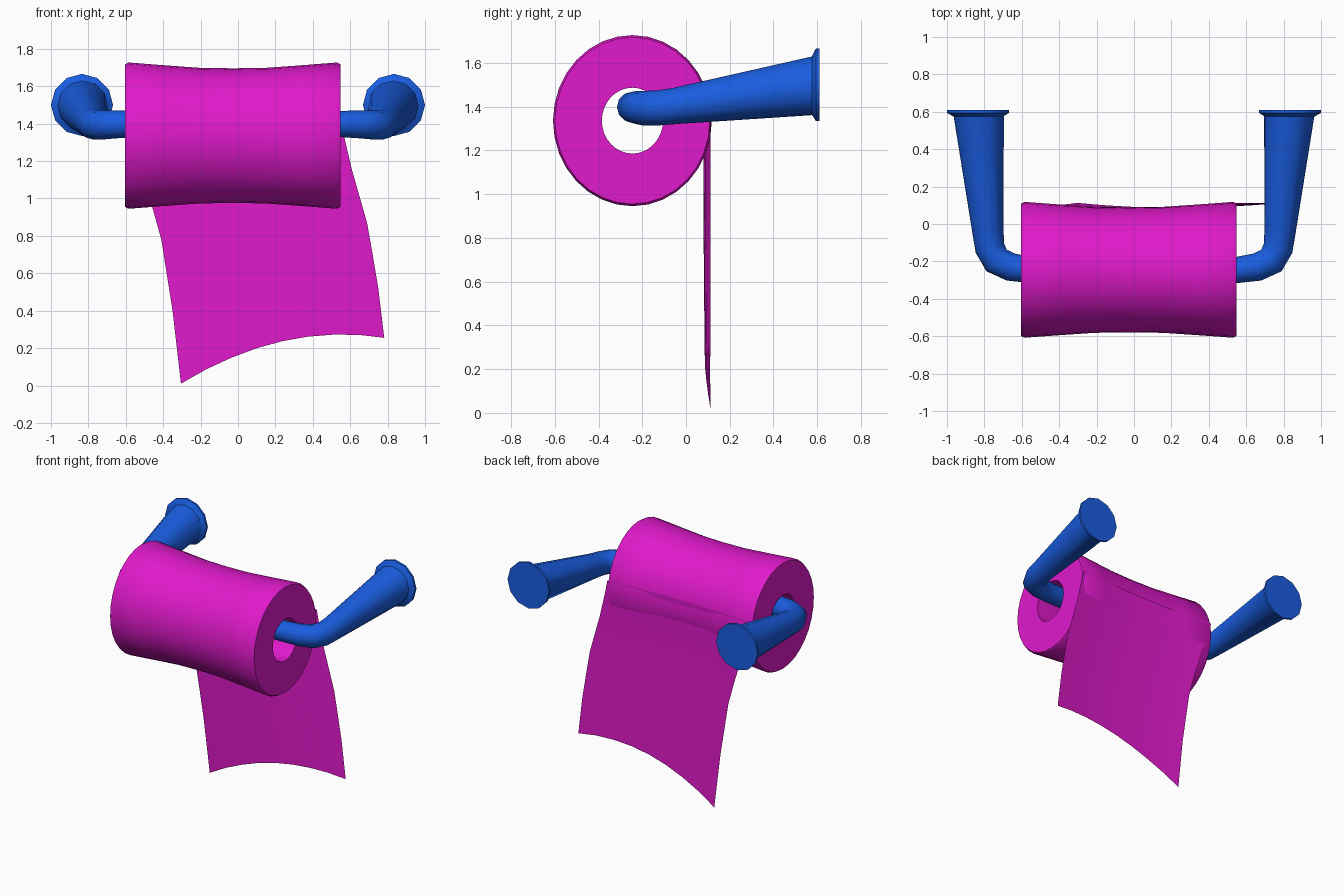
import bpy, bmesh
from math import cos, sin, pi
from mathutils import Vector

if "Cube" in bpy.data.objects:
    bpy.data.objects.remove(bpy.data.objects["Cube"])


def material(name, color):
    m = bpy.data.materials.new(name)
    m.diffuse_color = (*color, 1)
    m.use_nodes = True
    m.node_tree.nodes["Principled BSDF"].inputs["Base Color"].default_value = m.diffuse_color
    return m


PINK = material("pink_paper", (0.75, 0.01, 0.60))
BLUE = material("blue_holder", (0.01, 0.11, 0.75))


def finish(name, bm, mat, angle):
    me = bpy.data.meshes.new(name)
    bm.to_mesh(me)
    bm.free()
    me.materials.append(mat)
    ob = bpy.data.objects.new(name, me)
    bpy.context.collection.objects.link(ob)
    bpy.ops.object.select_all(action='DESELECT')
    ob.select_set(True)
    bpy.context.view_layer.objects.active = ob
    bpy.ops.object.shade_smooth_by_angle(angle=angle)
    return ob


def bridge(bm, rings, closed=False):
    n = len(rings[0])
    pairs = list(zip(rings, rings[1:])) + ([(rings[-1], rings[0])] if closed else [])
    for a, b in pairs:
        for i in range(n):
            j = (i + 1) % n
            bm.faces.new((a[i], a[j], b[j], b[i]))


# Paper roll: slightly squashed, waisted, with an open core
CY, CZ, RY, RZ, SIDES = -0.245, 1.336, 0.363, 0.391, 32
profile = [(-0.603, 0.385), (-0.603, 0.975), (-0.585, 1.0), (-0.40, 0.963), (-0.21, 0.928),
           (-0.028, 0.92), (0.155, 0.928), (0.345, 0.963), (0.53, 1.0), (0.548, 0.975), (0.548, 0.385)]
bm = bmesh.new()
rings = [[bm.verts.new((x, CY + RY * s * cos(2 * pi * i / SIDES), CZ + RZ * s * sin(2 * pi * i / SIDES)))
          for i in range(SIDES)] for x, s in profile]
bridge(bm, rings, closed=True)
bmesh.ops.recalc_face_normals(bm, faces=bm.faces)
finish("paper_roll", bm, PINK, 0.6)

# Hanging sheet: blended between its two side edges (x, z), bowed across
left = [(-0.60, 1.42), (-0.57, 1.32), (-0.52, 1.15), (-0.46, 0.96), (-0.41, 0.78), (-0.35, 0.40), (-0.305, 0.01)]
right = [(0.55, 1.42), (0.57, 1.32), (0.61, 1.15), (0.69, 0.87), (0.72, 0.70), (0.75, 0.52), (0.782, 0.255)]
COLS = 8
bm = bmesh.new()
grid = []
for r, (a, b) in enumerate(zip(left, right)):
    v = r / (len(left) - 1)
    row = []
    for c in range(COLS + 1):
        u = c / COLS
        bow = sin(pi * u) ** 0.85
        y = 0.113 - 0.027 * bow - 0.012 * v * (1 - v) * 4 * (1 - u)
        row.append(bm.verts.new((a[0] + (b[0] - a[0]) * u, y, a[1] + (b[1] - a[1]) * u + 0.105 * bow * v * v)))
    grid.append(row)
for a, b in zip(grid, grid[1:]):
    for c in range(COLS):
        bm.faces.new((a[c], b[c], b[c + 1], a[c + 1]))
bmesh.ops.recalc_face_normals(bm, faces=bm.faces)
finish("hanging_sheet", bm, PINK, 0.6)

# Holder: a rod through the core, bending back into flared arms with wall flanges
half = [((0.55, -0.246, 1.398), 0.070), ((0.66, -0.230, 1.396), 0.075), ((0.735, -0.195, 1.393), 0.079),
        ((0.770, -0.130, 1.394), 0.080), ((0.780, -0.05, 1.403), 0.083), ((0.830, 0.575, 1.495), 0.134),
        ((0.833, 0.580, 1.498), 0.142), ((0.834, 0.594, 1.5), 0.166), ((0.834, 0.610, 1.5), 0.166)]
path = [((-p[0], p[1], p[2]), r) for p, r in reversed(half)] + half
pts = [Vector(p) for p, r in path]
bm = bmesh.new()
rings = []
for k, (p, r) in enumerate(path):
    if p[1] > 0.5:    # rings near the wall stay parallel to it
        t = Vector((0, 1 if p[0] > 0 else -1, 0))
    else:
        t = ((pts[k + 1] - pts[k]).normalized() + (pts[k] - pts[k - 1]).normalized()).normalized()
    side = t.cross(Vector((0, 0, 1))).normalized()
    up = side.cross(t)
    rings.append([bm.verts.new(pts[k] + r * (side * cos(2 * pi * i / 12) + up * sin(2 * pi * i / 12)))
                  for i in range(12)])
bridge(bm, rings)
bm.faces.new(rings[0])
bm.faces.new(rings[-1])
bmesh.ops.recalc_face_normals(bm, faces=bm.faces)
finish("wall_holder", bm, BLUE, 0.8)
